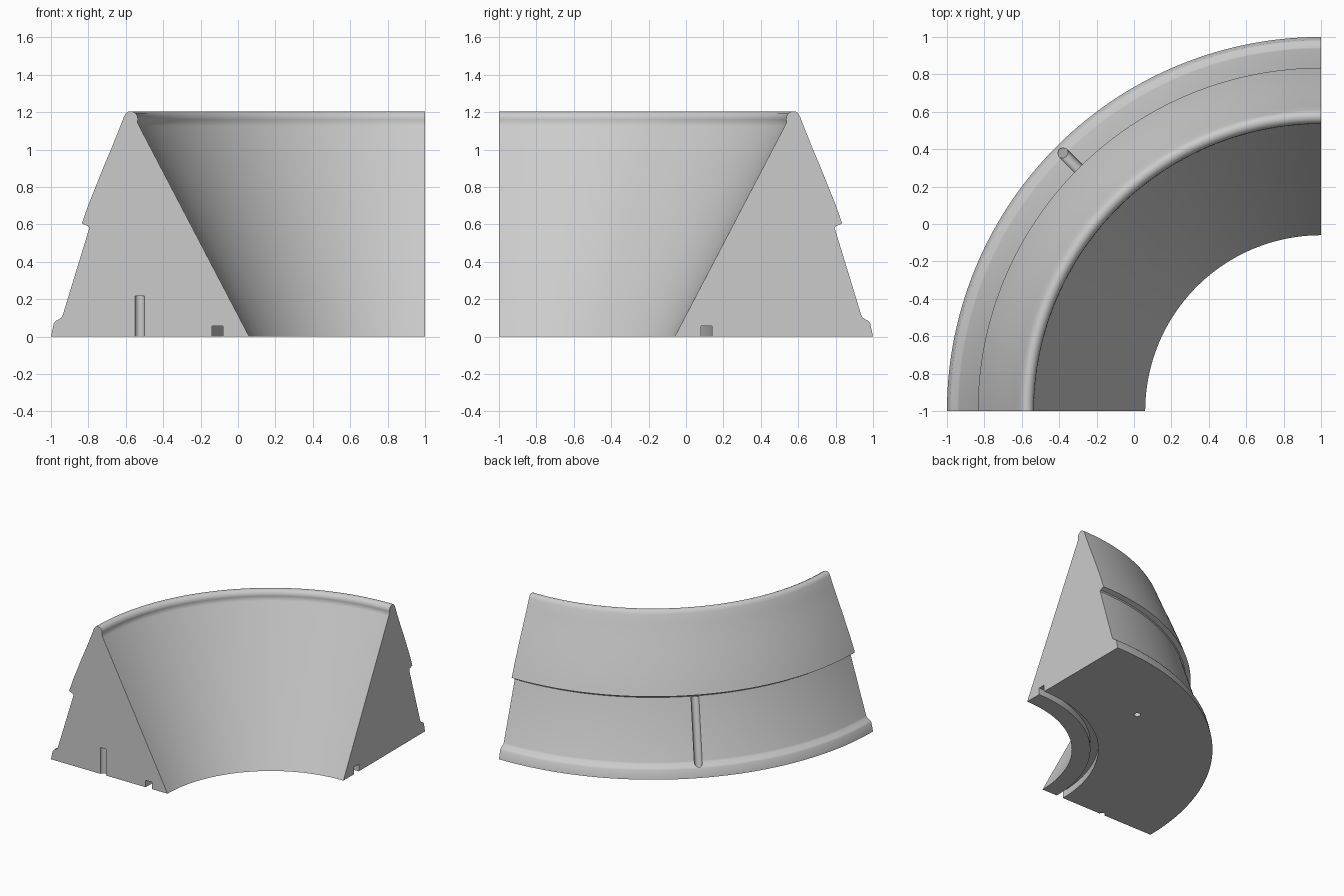
import bpy, bmesh, math
from mathutils import Matrix, Vector

if "Cube" in bpy.data.objects:
    bpy.data.objects.remove(bpy.data.objects["Cube"])

GREY = (0.6, 0.6, 0.6, 1)
mat = bpy.data.materials.new("plain grey")
mat.use_nodes = True
mat.diffuse_color = GREY
mat.node_tree.nodes["Principled BSDF"].inputs["Base Color"].default_value = GREY

CENTRE = Vector((1, -1, 0))


def make_object(name, bm):
    bmesh.ops.recalc_face_normals(bm, faces=bm.faces)
    mesh = bpy.data.meshes.new(name)
    bm.to_mesh(mesh)
    bm.free()
    mesh.materials.append(mat)
    obj = bpy.data.objects.new(name, mesh)
    bpy.context.collection.objects.link(obj)
    return obj


def ring_point(radius, degrees, z):
    """Point on the ring; zero degrees is the front end."""
    a = math.radians(180 - degrees)
    return CENTRE + Vector((radius * math.cos(a), radius * math.sin(a), z))


def rod(name, start, end, radius):
    axis = end - start
    bm = bmesh.new()
    bmesh.ops.create_cone(
        bm, cap_ends=True, segments=24, radius1=radius, radius2=radius, depth=axis.length,
        matrix=Matrix.Translation((start + end) / 2) @ axis.to_track_quat("Z", "Y").to_matrix().to_4x4())
    obj = make_object(name, bm)
    obj.hide_render = True
    return obj


# Cross-section as (radius, height), with the square channel under the base
profile = [
    # base moulding and lower wall
    (2.0, 0), (1.985, 0.07), (1.975, 0.083), (1.945, 0.1), (1.937, 0.115), (1.795, 0.58),
    # ledge and curved upper wall
    (1.8, 0.59), (1.835, 0.605), (1.8, 0.705), (1.76, 0.805), (1.72, 0.905),
    (1.675, 1.01), (1.635, 1.11), (1.61, 1.175),
    # rounded rim and neck
    (1.6, 1.193), (1.585, 1.204), (1.565, 1.204), (1.548, 1.195), (1.537, 1.178),
    (1.535, 1.16), (1.538, 1.145), (1.528, 1.125),
    # sloping inner wall and channel
    (0.94, 0), (1.08, 0), (1.08, 0.057), (1.14, 0.057), (1.14, 0),
]
bm = bmesh.new()
face = bm.faces.new([bm.verts.new(ring_point(r, 0, z)) for r, z in profile])
bmesh.ops.spin(bm, geom=[face], cent=CENTRE, axis=(0, 0, 1),
               angle=-math.pi / 2, steps=72, use_duplicate=False)
ring = make_object("quarter_ring", bm)

# Pin slot at the front end, pin hole in the base, drain groove on the lower wall
cutters = [
    rod("pin_slot_cutter", ring_point(1.525, 0, -0.05), ring_point(1.525, 0, 0.217), 0.025),
    rod("pin_hole_cutter", ring_point(1.525, 60, -0.05), ring_point(1.525, 60, 0.217), 0.025),
    rod("drain_groove_cutter", ring_point(1.797, 45, 0.575), ring_point(1.955, 45, 0.055), 0.03),
]
bpy.ops.object.select_all(action="DESELECT")
bpy.context.view_layer.objects.active = ring
ring.select_set(True)
for cutter in cutters:
    mod = ring.modifiers.new(cutter.name, "BOOLEAN")
    mod.operation = "DIFFERENCE"
    mod.solver = "EXACT"
    mod.object = cutter
    bpy.ops.object.modifier_apply(modifier=mod.name)
    bpy.data.objects.remove(cutter)

bpy.ops.object.shade_smooth_by_angle(angle=math.radians(40))
